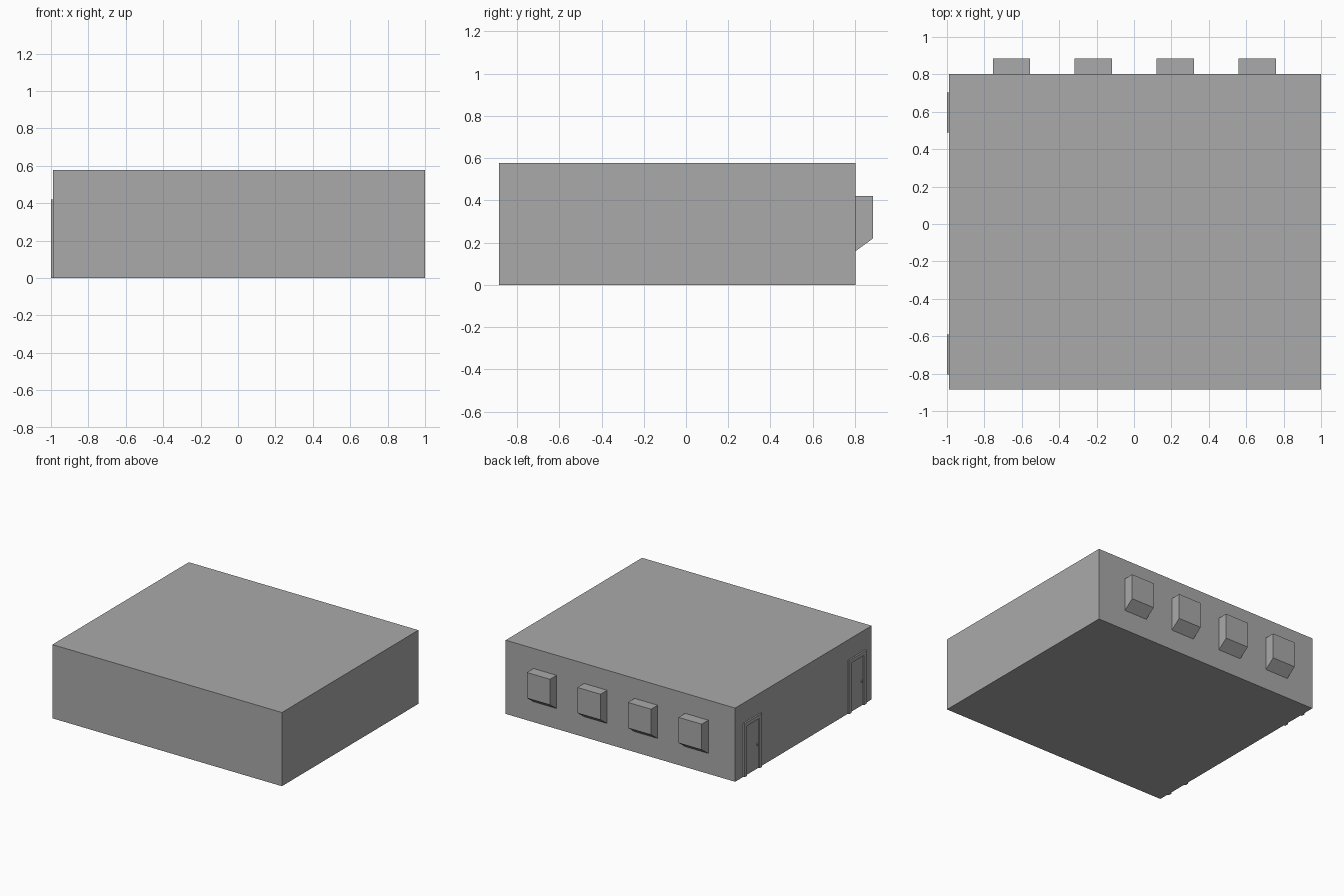
import bpy, bmesh
from mathutils import Vector

if "Cube" in bpy.data.objects:
    bpy.data.objects.remove(bpy.data.objects["Cube"], do_unlink=True)

grey = bpy.data.materials.new("plain grey")
grey.use_nodes = True
colour = (0.4, 0.4, 0.4, 1)
grey.diffuse_color = colour
grey.node_tree.nodes["Principled BSDF"].inputs["Base Color"].default_value = colour


def finish(name, bm):
    bmesh.ops.recalc_face_normals(bm, faces=bm.faces)
    mesh = bpy.data.meshes.new(name)
    bm.to_mesh(mesh)
    bm.free()
    mesh.materials.append(grey)
    obj = bpy.data.objects.new(name, mesh)
    bpy.context.collection.objects.link(obj)
    return obj


def add_box(bm, low, high):
    low, high = Vector(low), Vector(high)
    verts = bmesh.ops.create_cube(bm, size=1)["verts"]
    for v in verts:
        v.co = (low + high) / 2 + v.co * (high - low)


def extrude_profile(name, points, offset):
    bm = bmesh.new()
    face = bm.faces.new([bm.verts.new(p) for p in points])
    new = bmesh.ops.extrude_face_region(bm, geom=[face], use_keep_orig=True)["geom"]
    bmesh.ops.translate(bm, vec=offset, verts=[g for g in new if isinstance(g, bmesh.types.BMVert)])
    return finish(name, bm)


WALL, FRONT, BACK, TOP = -0.988, -0.885, 0.803, 0.577
GROOVE_DEPTH, LIP = 0.08, 0.002
grooves = [(-0.645, -0.455), (-0.1, 0.085), (0.445, 0.632)]

# Building block, with sunken roof channels closed at both ends by thin walls
bm = bmesh.new()
add_box(bm, (WALL, FRONT, 0), (1, BACK, TOP))
cuts = [((x, 0, 0), (1, 0, 0)) for pair in grooves for x in pair]
cuts += [((0, y, 0), (0, 1, 0)) for y in (FRONT + LIP, BACK - LIP)]
for point, normal in cuts:
    bmesh.ops.bisect_plane(bm, geom=bm.verts[:] + bm.edges[:] + bm.faces[:],
                           plane_co=point, plane_no=normal)
bm.normal_update()
strips = []
for f in bm.faces:
    c = f.calc_center_median()
    if f.normal.z > 0.9 and FRONT + LIP < c.y < BACK - LIP and any(a < c.x < b for a, b in grooves):
        strips.append(f)
new = bmesh.ops.extrude_face_region(bm, geom=strips)["geom"]
bmesh.ops.translate(bm, vec=(0, 0, -GROOVE_DEPTH),
                    verts=[g for g in new if isinstance(g, bmesh.types.BMVert)])
bmesh.ops.dissolve_limit(bm, angle_limit=0.01, verts=bm.verts[:], edges=bm.edges[:])
finish("building_block", bm)

# Bay boxes along the back wall, with sloping undersides
for i in range(4):
    x = -0.755 + i * 0.438
    profile = [(x, y, z) for y, z in ((BACK, 0.42), (0.885, 0.42), (0.885, 0.22), (BACK, 0.16))]
    extrude_profile(f"bay_box_{i + 1}", profile, (0.2, 0, 0))

# Framed doors with handles on the side wall
JAMB, HEIGHT = 0.03, 0.42
for name, low, high in (("back_door", 0.488, 0.703), ("front_door", -0.805, -0.59)):
    outline = [(low, 0), (low, HEIGHT), (high, HEIGHT), (high, 0),
               (high - JAMB, 0), (high - JAMB, HEIGHT - JAMB),
               (low + JAMB, HEIGHT - JAMB), (low + JAMB, 0)]
    extrude_profile(name + "_frame", [(WALL, y, z) for y, z in outline], (-1 - WALL, 0, 0))
    bm = bmesh.new()
    add_box(bm, (WALL - 0.003, low + JAMB, 0.005), (WALL, high - JAMB, HEIGHT - JAMB))
    finish(name + "_panel", bm)
    bm = bmesh.new()
    add_box(bm, (-0.999, low + 0.04, 0.185), (WALL, low + 0.055, 0.2))
    finish(name + "_handle", bm)
